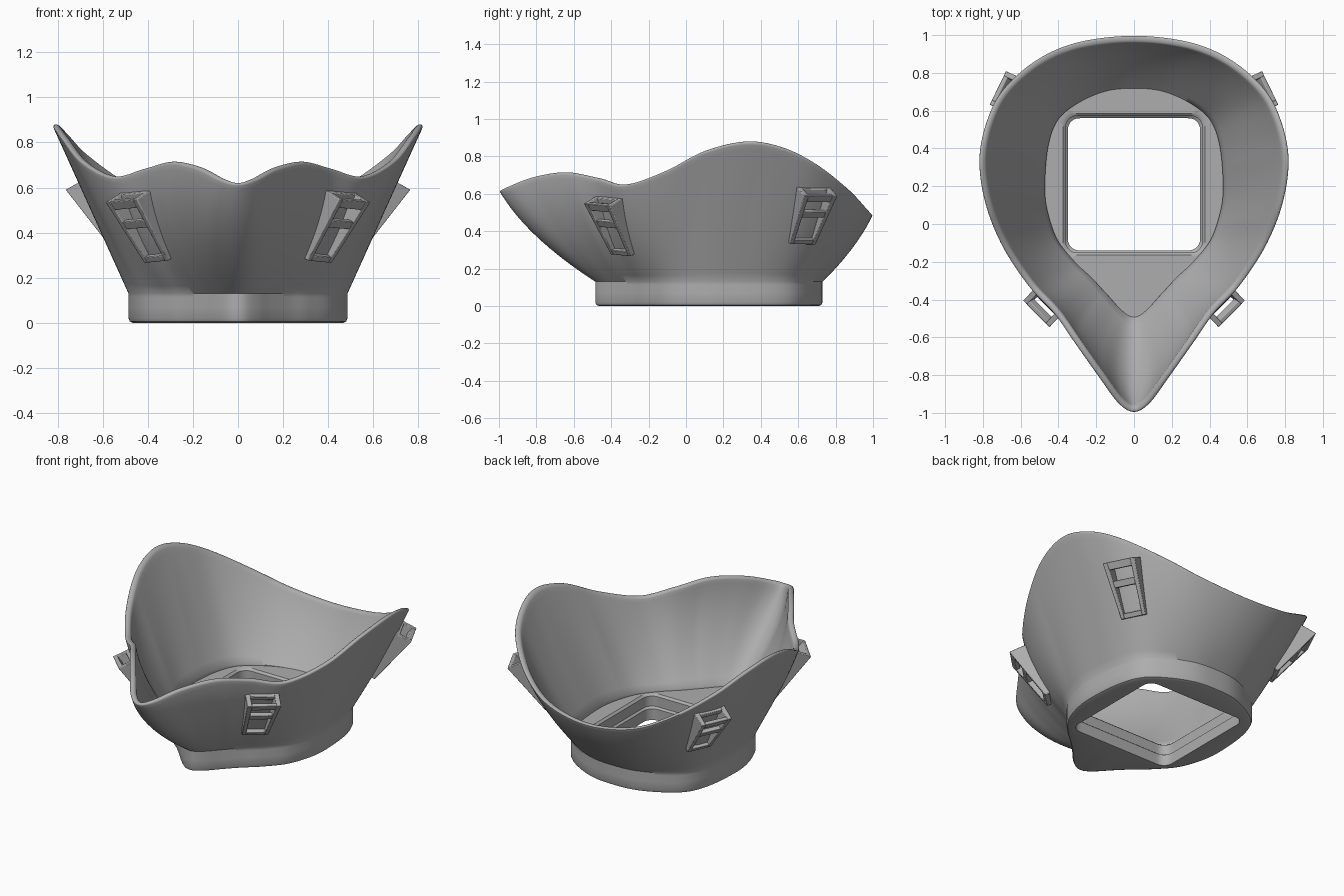
import bpy, bmesh, math
from mathutils import Vector

if "Cube" in bpy.data.objects:
    bpy.data.objects.remove(bpy.data.objects["Cube"], do_unlink=True)

grey = bpy.data.materials.new("matte_grey")
grey.diffuse_color = (0.42, 0.42, 0.42, 1)
grey.use_nodes = True
grey.node_tree.nodes["Principled BSDF"].inputs["Base Color"].default_value = grey.diffuse_color

# Half outlines from back to front: rim (x, y, z) and matching foot (x, y)
RIM = [(0, 1, .49), (.3, .965, .53), (.52, .87, .63), (.7, .71, .755), (.79, .53, .845),
       (.825, .33, .88), (.79, .1, .83), (.7, -.12, .72), (.56, -.33, .65), (.42, -.48, .685),
       (.3, -.65, .715), (.18, -.82, .69), (.08, -.955, .64), (0, -1, .62)]
FOOT = [(0, .73), (.15, .715), (.3, .65), (.41, .56), (.465, .42), (.485, .22), (.475, .07),
        (.42, -.09), (.32, -.21), (.23, -.29), (.15, -.37), (.09, -.435), (.04, -.475), (0, -.485)]
STEPS = 10
FOOT_TOP = 0.13
FLOOR = 0.155
THICK = 0.035
CENTRE = Vector((0, 0.21, 0))


def flip(p):
    return Vector((-p.x, p.y, p.z))


def outline(points):
    """Smooth closed loop through a half outline and its mirror image."""
    pts = [Vector(p).to_3d() for p in points]
    padded = [flip(pts[1])] + pts + [flip(pts[-2])]
    half = []
    for a, b, c, d in zip(padded, padded[1:], padded[2:], padded[3:]):
        for k in range(STEPS):
            t = k / STEPS
            half.append(b + (c - a) * t / 2 + (a - b * 2.5 + c * 2 - d / 2) * t * t
                        + (b * 3 - a - c * 3 + d) * t ** 3 / 2)
    half.append(pts[-1])
    return half + [flip(p) for p in half[-2:0:-1]]


rim, foot = outline(RIM), outline(FOOT)
COUNT = len(rim)


def clamp(v):
    return max(0.0, min(1.0, v))


def outward(loop):
    """Horizontal outward direction at every point of a loop."""
    result = []
    for i in range(COUNT):
        d = loop[(i + 1) % COUNT] - loop[i - 1]
        result.append(Vector((-d.y, d.x, 0)).normalized())
    return result


def wall(t, inset=0.0):
    """Ring of the flared wall, from foot (t = 0) to rim (t = 1)."""
    loop = [f.lerp(r, t) + Vector((0, 0, FOOT_TOP * (1 - t))) for f, r in zip(foot, rim)]
    ring = []
    for p, n, r in zip(loop, outward(loop), rim):
        bulge = 0.06 * clamp(-r.y / 0.6) + 0.025 * clamp((r.y - 0.4) / 0.5)
        ring.append(p + n * (bulge * 4 * t * (1 - t) - inset))
    return ring


def foot_ring(z, inset):
    return [p - n * inset + Vector((0, 0, z)) for p, n in zip(foot, outward(foot))]


def hole_ring(z, half, radius=0.06):
    """Rounded square opening, sampled along rays towards the foot outline."""
    ring = []
    for f in foot:
        d = (f - CENTRE).normalized()
        s = 0.2
        for _ in range(25):
            qx = abs(d.x * s) - half + radius
            qy = abs(d.y * s) - half + radius
            s -= math.hypot(max(qx, 0), max(qy, 0)) + min(max(qx, qy), 0) - radius
        ring.append(CENTRE + d * s + Vector((0, 0, z)))
    return ring


def finish(bm, name, angle):
    bmesh.ops.recalc_face_normals(bm, faces=bm.faces)
    mesh = bpy.data.meshes.new(name)
    bm.to_mesh(mesh)
    bm.free()
    mesh.materials.append(grey)
    obj = bpy.data.objects.new(name, mesh)
    bpy.context.collection.objects.link(obj)
    bpy.ops.object.select_all(action='DESELECT')
    obj.select_set(True)
    bpy.context.view_layer.objects.active = obj
    bpy.ops.object.shade_smooth_by_angle(angle=math.radians(angle))
    return obj


def build_cup():
    # Foot, outer wall, rounded rim, inner wall, floor and stepped opening
    rings = [foot_ring(0, 0.02), foot_ring(0.006, 0.006), foot_ring(0.02, 0),
             foot_ring(0.07, 0), foot_ring(0.115, 0)]
    rings += [wall(t / 16) for t in range(16)]
    for k in range(9):
        a = math.pi * k / 8
        rings.append(wall(0.975 + 0.025 * math.sin(a), THICK / 2 * (1 - math.cos(a))))
    rings += [wall(t / 16, THICK) for t in range(15, 0, -1)]
    edge = wall(0.05, 0.03)
    for p in edge:
        p.z = FLOOR
    rings += [edge, hole_ring(FLOOR, 0.375), hole_ring(FLOOR - 0.012, 0.362),
              hole_ring(0.08, 0.362), hole_ring(0.07, 0.35), hole_ring(0, 0.35)]
    bm = bmesh.new()
    loops = [[bm.verts.new(p) for p in ring] for ring in rings]
    for a, b in zip(loops, loops[1:] + loops[:1]):
        for i in range(COUNT):
            j = (i + 1) % COUNT
            bm.faces.new((a[i], a[j], b[j], b[i]))
    finish(bm, "cup_shell", 40)


def build_clip(name, position, t, mirrored):
    # Local frame on the wall: u across, v up the wall, w outwards
    i = round(position * STEPS)
    here, above = wall(t), wall(t + 0.05)
    up = (above[i] - here[i]).normalized()
    across = here[i + 1] - here[i - 1]
    across = (across - up * across.dot(up)).normalized()
    out = up.cross(across)
    if out.dot(here[i] - CENTRE) < 0:
        out = -out
    bm = bmesh.new()

    def prism(profile, u0, u1):
        ends = []
        for u in (u0, u1):
            end = []
            for v, w in profile:
                p = here[i] + across * u * (1 + 0.8 * v) + up * v + out * w
                end.append(bm.verts.new(flip(p) if mirrored else p))
            ends.append(end)
        bm.faces.new(ends[0])
        bm.faces.new(ends[1][::-1])
        for k in range(len(profile)):
            m = (k + 1) % len(profile)
            bm.faces.new((ends[0][k], ends[1][k], ends[1][m], ends[0][m]))

    def face(v):
        return 0.012 + (v + 0.17) * 0.23

    def bar(low, high, depth):
        prism([(low, face(low) - depth), (low, face(low)),
               (high, face(high)), (high, face(high) - depth)], -0.065, 0.065)

    # Side rails, then top lip, middle bar and bottom plate
    rail = [(-0.17, -0.02), (-0.17, face(-0.17)), (0.16, face(0.16)), (0.16, -0.02)]
    for side in (-1, 1):
        prism(rail, side * 0.062, side * 0.088)
    bar(0.115, 0.16, 0.025)
    bar(0.01, 0.05, 0.03)
    bar(-0.17, -0.14, 0.03)
    # Ledge against the wall behind the strap slot
    prism([(0.13, -0.02), (0.13, 0.012), (0.16, 0.012), (0.16, -0.02)], -0.065, 0.065)
    obj = finish(bm, name, 30)
    bevel = obj.modifiers.new("soft_edges", 'BEVEL')
    bevel.width = 0.004
    bevel.segments = 2


build_cup()
for side, mirrored in (("left", False), ("right", True)):
    build_clip("front_clip_" + side, 8.6, 0.56, mirrored)
    build_clip("rear_clip_" + side, 3.0, 0.57, mirrored)
